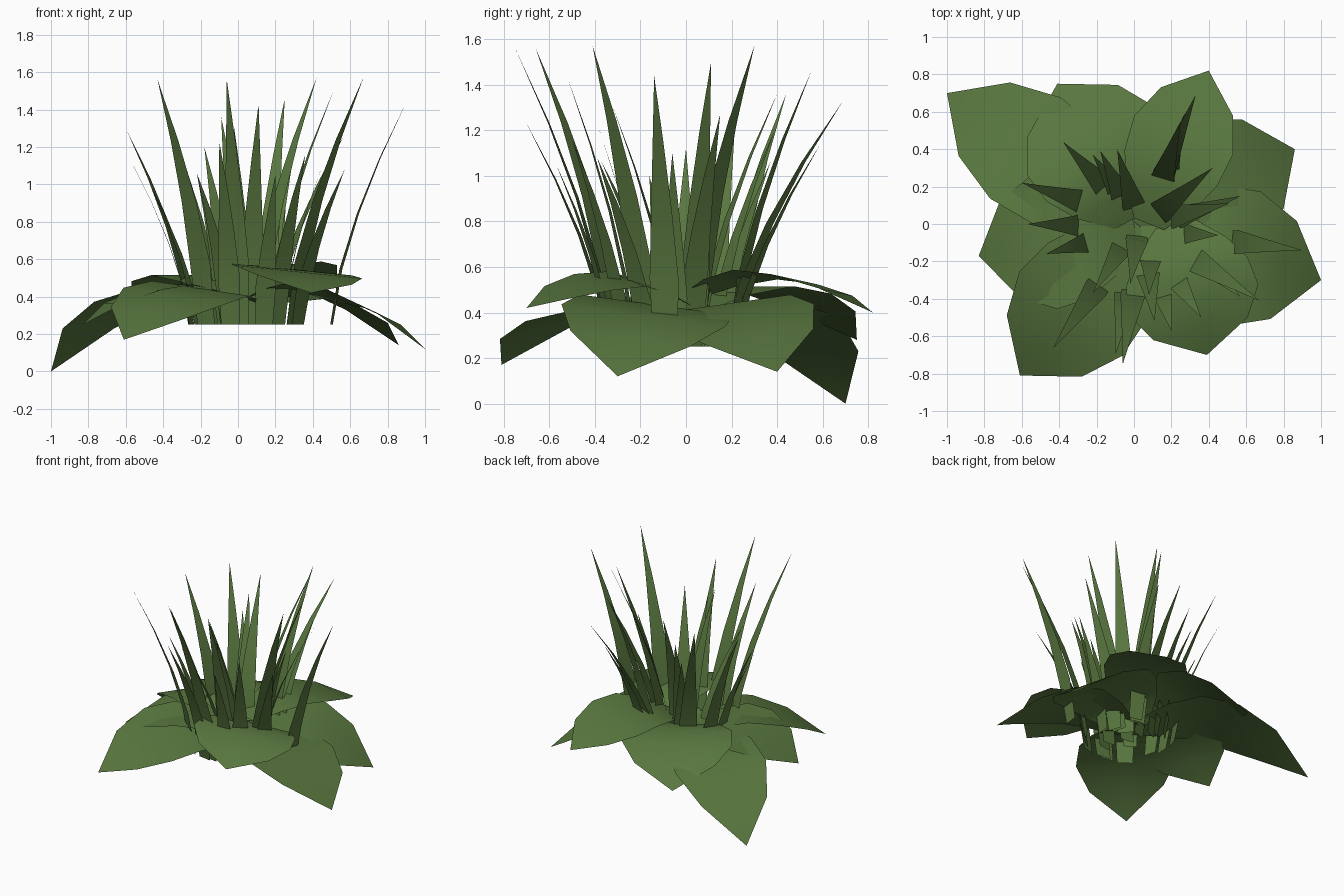
import bpy
from mathutils import Vector

default_cube = bpy.data.objects.get("Cube")
if default_cube:
    bpy.data.objects.remove(default_cube, do_unlink=True)

# One leaf green for the whole plant
leaf_green = bpy.data.materials.new("leaf_green")
leaf_green.use_nodes = True
green = (0.1, 0.186, 0.05, 1)
leaf_green.diffuse_color = green
leaf_green.node_tree.nodes["Principled BSDF"].inputs["Base Color"].default_value = green


def strip_mesh(name, rows, tip):
    """Skin equal rows of points with quads and close them on a pointed tip."""
    columns = len(rows[0])
    points = [point for row in rows for point in row] + [tip]
    faces = []
    for row in range(len(rows) - 1):
        for column in range(columns - 1):
            corner = row * columns + column
            faces.append((corner, corner + 1, corner + columns + 1, corner + columns))
    last = (len(rows) - 1) * columns
    for column in range(last, last + columns - 1):
        faces.append((column, column + 1, len(points) - 1))
    mesh = bpy.data.meshes.new(name)
    mesh.from_pydata(points, [], faces)
    mesh.materials.append(leaf_green)
    plant_part = bpy.data.objects.new(name, mesh)
    bpy.context.collection.objects.link(plant_part)
    for face in mesh.polygons:
        face.use_smooth = True
    return plant_part


# Broad leaf profile: share of length, half width, share of droop, sink at the root
LEAF_PROFILE = [(0, 0.1, 0, 0.12), (0.18, 0.23, 0, 0.05), (0.37, 0.31, 0.02, 0.01),
                (0.58, 0.33, 0.19, 0), (0.8, 0.24, 0.5, 0)]


def broad_leaf(name, root, tip, crest, breadth, roll):
    """Arched leaf; roll lifts its left edge, seen from the centre."""
    root, end = Vector((*root, 0)), Vector((*tip[:2], 0))
    side = Vector((0, 0, 1)).cross(end - root).normalized()
    side.z = roll
    rows = []
    for along, half_width, droop, sink in LEAF_PROFILE:
        middle = root.lerp(end, along)
        middle.z = crest - (crest - tip[2]) * droop - sink
        reach = side * half_width * breadth
        rows.append([middle + reach, middle, middle - reach])
    strip_mesh(name, rows, Vector(tip))


# name, root, tip, crest height, breadth, roll
broad_leaves = [
    ("back_left_leaf", (0, 0), (-1, 0.7, 0), 0.46, 1, 0),
    ("back_leaf", (0, 0.03), (-0.41, 0.75, 0.28), 0.53, 1.16, 0),
    ("back_right_leaf", (0.08, 0), (0.4, 0.82, 0.4), 0.58, 0.86, -0.08),
    ("right_back_leaf", (0, 0), (0.86, 0.4, 0.14), 0.45, 1.1, 0.13),
    ("right_side_leaf", (0, -0.03), (1, -0.3, 0.12), 0.45, 1.13, -0.13),
    ("front_right_leaf", (0.22, 0), (0.39, -0.7, 0.42), 0.56, 1.08, -0.1),
    ("front_left_leaf", (0.04, -0.02), (-0.61, -0.81, 0.17), 0.46, 1.08, -0.12),
    ("left_side_leaf", (0, 0), (-0.83, -0.17, 0.25), 0.48, 1.1, 0),
]
for leaf in broad_leaves:
    broad_leaf(*leaf)

BASE_HEIGHT = 0.25


def grass_blade(name, x, y, tip_x, tip_y, height):
    """Flat spear that faces outward and bends away from the centre."""
    base = Vector((x, y, BASE_HEIGHT))
    lean = Vector((tip_x - x, tip_y - y, 0))
    side = Vector((0, 0, 1)).cross(lean).normalized()
    half_width = 0.035 + 0.02 * height
    rows = []
    for rise, taper in ((0, 0.85), (0.25, 1), (0.5, 0.72), (0.75, 0.38)):
        middle = base + lean * rise ** 1.5
        middle.z += (height - BASE_HEIGHT) * rise
        reach = side * half_width * taper
        rows.append([middle - reach, middle + reach])
    strip_mesh(name, rows, Vector((tip_x, tip_y, height)))


# base x, base y, tip x, tip y, tip height
left_blades = [
    (-0.17, -0.3, -0.43, -0.66, 1.56),
    (-0.25, 0.11, -0.6, 0.22, 1.3),
    (-0.26, -0.01, -0.57, 0, 1.12),
    (-0.22, -0.09, -0.47, -0.16, 1),
    (-0.13, 0.17, -0.38, 0.44, 1.36),
    (-0.07, 0.15, -0.22, 0.37, 1.06),
    (-0.05, 0.12, -0.18, 0.39, 1.2),
    (0.01, 0.06, -0.09, 0.4, 1.36),
    (-0.05, -0.1, -0.22, -0.37, 1.06),
    (-0.04, -0.34, -0.1, -0.7, 1.23),
    (0, -0.33, -0.06, -0.75, 1.56),
    (0.02, -0.05, -0.02, -0.32, 1.3),
]
right_blades = [
    (0.13, 0.19, 0.33, 0.69, 1.33),
    (0.14, 0.2, 0.25, 0.55, 1.46),
    (0.17, 0.22, 0.27, 0.59, 1.14),
    (0.1, 0.03, 0.42, 0.3, 1.57),
    (0.16, 0.03, 0.51, 0.11, 1.5),
    (0.19, 0.02, 0.57, 0.15, 1.27),
    (0.24, -0.05, 0.45, -0.06, 1.1),
    (0.5, -0.09, 0.9, -0.14, 1.44),
    (0.29, -0.17, 0.67, -0.41, 1.57),
    (0.32, -0.17, 0.57, -0.39, 1.08),
    (0.21, -0.27, 0.36, -0.5, 1.16),
    (0.14, -0.33, 0.2, -0.57, 1.05),
    (0.09, -0.16, 0.08, -0.38, 1.2),
    (0.07, -0.23, 0.11, -0.52, 1.43),
]
for blade in left_blades:
    grass_blade("left_grass_blade", *blade)
for blade in right_blades:
    grass_blade("right_grass_blade", *blade)
